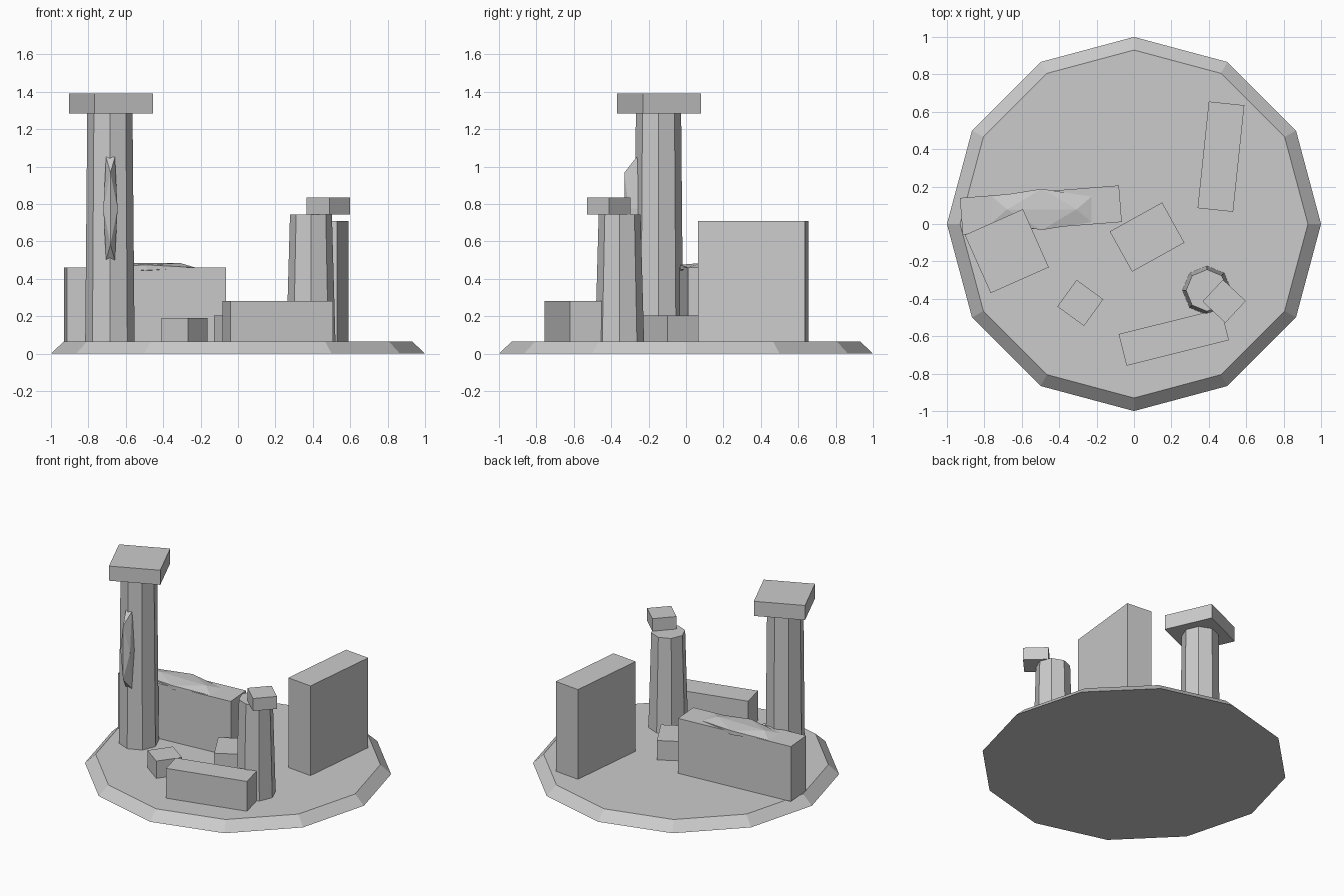
import bpy, bmesh, math
from mathutils import Matrix

if "Cube" in bpy.data.objects:
    bpy.data.objects.remove(bpy.data.objects["Cube"])

stone = bpy.data.materials.new("grey stone")
stone.diffuse_color = (0.6, 0.6, 0.6, 1)
stone.use_nodes = True
stone.node_tree.nodes["Principled BSDF"].inputs["Base Color"].default_value = stone.diffuse_color
GROUND = 0.066


def finish(name, bm):
    bmesh.ops.recalc_face_normals(bm, faces=bm.faces)
    mesh = bpy.data.meshes.new(name)
    bm.to_mesh(mesh)
    bm.free()
    mesh.materials.append(stone)
    obj = bpy.data.objects.new(name, mesh)
    bpy.context.collection.objects.link(obj)
    return obj


def block(name, x, y, length, width, z0, z1, angle):
    bm = bmesh.new()
    bmesh.ops.create_cube(bm, size=1)
    bmesh.ops.scale(bm, vec=(length, width, z1 - z0), verts=bm.verts)
    obj = finish(name, bm)
    obj.location = (x, y, (z0 + z1) / 2)
    obj.rotation_euler.z = math.radians(angle)


def frustum(name, x, y, sides, r0, r1, z0, z1):
    bm = bmesh.new()
    bmesh.ops.create_cone(bm, cap_ends=True, segments=sides,
                          radius1=r0, radius2=r1, depth=z1 - z0)
    finish(name, bm).location = (x, y, (z0 + z1) / 2)


def growth(name, location, half, rotation):
    """Stretched 20-sided lump: long ridge along local x, facing local z."""
    phi = (1 + 5 ** 0.5) / 2
    bm = bmesh.new()
    for a in (-1, 1):
        for b in (-1, 1):
            bm.verts.new((a * 0.7, 0, b))
            bm.verts.new((0, a, b / phi))
            bm.verts.new((a, b / phi, 0))
    bmesh.ops.convex_hull(bm, input=bm.verts)
    bmesh.ops.scale(bm, vec=half, verts=bm.verts)
    obj = finish(name, bm)
    obj.location = location
    obj.rotation_euler = [math.radians(r) for r in rotation]


# Twelve-sided ground slab with a sloped rim
frustum("ground_slab", 0, 0, 12, 1.0, 0.93, 0, GROUND)

# Columns and their square caps
frustum("tall_column", -0.685, -0.147, 8, 0.132, 0.121, GROUND, 1.285)
block("tall_column_cap", -0.68, -0.145, 0.34, 0.34, 1.285, 1.39, 24)
frustum("short_column", 0.39, -0.355, 8, 0.131, 0.112, GROUND, 0.745)
block("short_column_cap", 0.482, -0.413, 0.167, 0.16, 0.745, 0.835, -43)

# Ruined walls
block("back_wall", -0.498, 0.075, 0.853, 0.196, GROUND, 0.46, 4.5)
block("front_wall", 0.2125, -0.605, 0.564, 0.174, GROUND, 0.28, 14)
block("side_wall", 0.465, 0.36, 0.191, 0.573, GROUND, 0.71, -6)

# Fallen blocks
block("large_fallen_block", 0.07, -0.07, 0.32, 0.246, GROUND, 0.205, 29)
block("small_fallen_block", -0.287, -0.422, 0.176, 0.176, GROUND, 0.19, -36)

# Moss on the wall top and a vine patch on the tall column
growth("wall_moss", (-0.493, 0.078, 0.46), (0.265, 0.11, 0.024), (0, 0, 0))
growth("column_vine", (-0.682, -0.265, 0.775), (0.275, 0.038, 0.065),
       (90, -90, 0))
